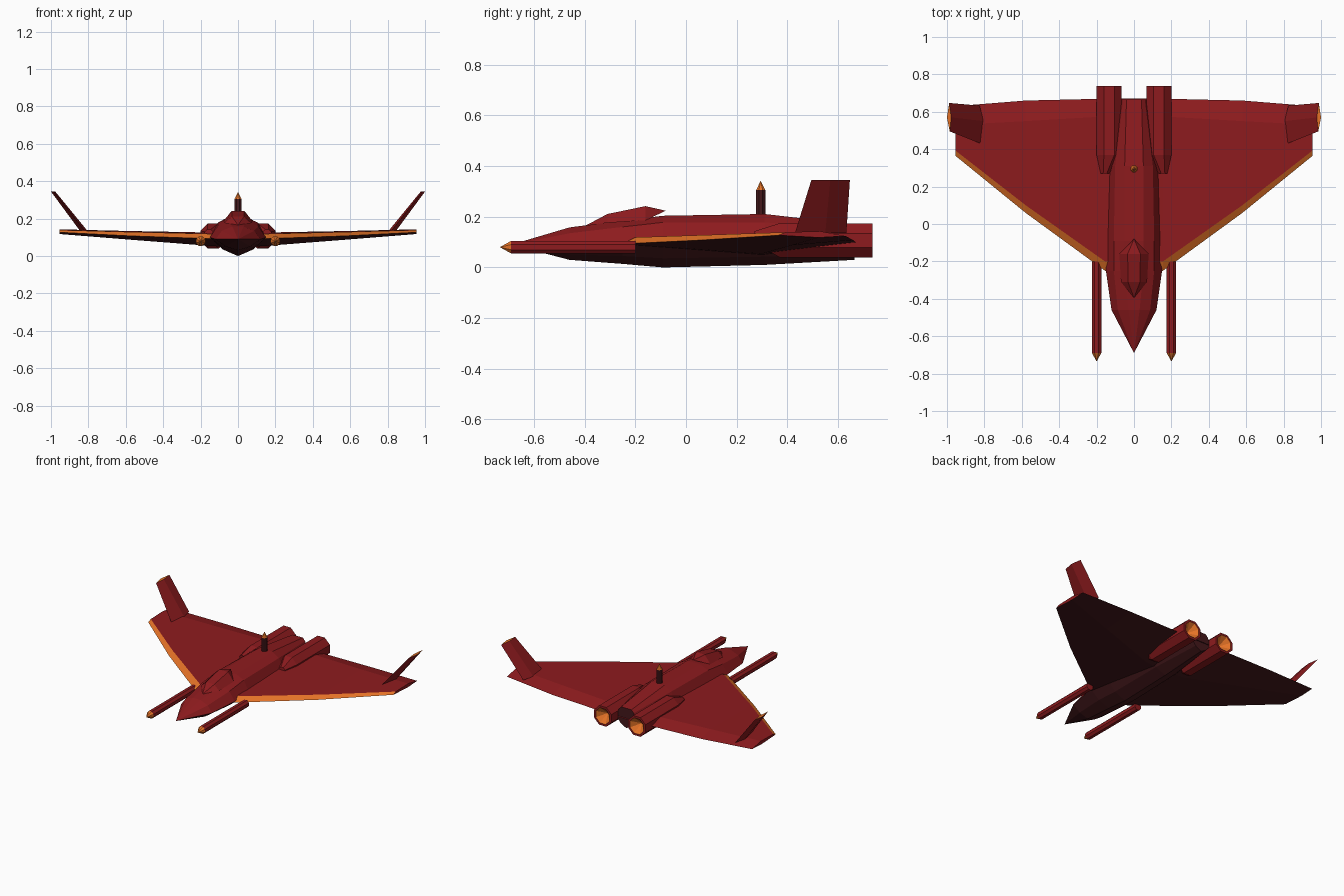
import bpy, bmesh, math
from mathutils import Vector

if "Cube" in bpy.data.objects:
    bpy.data.objects.remove(bpy.data.objects["Cube"])


def material(name, rgb):
    m = bpy.data.materials.new(name)
    m.use_nodes = True
    m.diffuse_color = (*rgb, 1)
    m.node_tree.nodes["Principled BSDF"].inputs["Base Color"].default_value = (*rgb, 1)
    return m


PALETTE = [material("hull red", (0.27, 0.011, 0.013)),
           material("dark maroon", (0.058, 0.009, 0.011)),
           material("trim orange", (0.78, 0.17, 0.02))]
RED, DARK, ORANGE = range(3)


def loft(name, rings, paint=None, mirror=False, caps=(True, True), strip_colour=None):
    """Skin a list of equal rings, colour faces by a rule and mirror if asked."""
    bm = bmesh.new()
    loops = [[bm.verts.new(p) for p in ring] for ring in rings]
    n = len(rings[0])
    for a, b in zip(loops, loops[1:]):
        for i in range(n):
            j = (i + 1) % n
            f = bm.faces.new((a[i], a[j], b[j], b[i]))
            f.material_index = (strip_colour or {}).get(i, RED)
    for wanted, ring in zip(caps, (loops[0], loops[-1])):
        if wanted:
            bm.faces.new(ring)
    bmesh.ops.remove_doubles(bm, verts=bm.verts, dist=0.0005)
    bmesh.ops.recalc_face_normals(bm, faces=bm.faces)
    bm.normal_update()
    for f in bm.faces:
        if paint and f.material_index == RED:
            f.material_index = paint(f)
    mesh = bpy.data.meshes.new(name)
    bm.to_mesh(mesh)
    bm.free()
    for m in PALETTE:
        mesh.materials.append(m)
    obj = bpy.data.objects.new(name, mesh)
    bpy.context.collection.objects.link(obj)
    if mirror:
        mod = obj.modifiers.new("Mirror", 'MIRROR')
        mod.use_mirror_merge = True
        mod.merge_threshold = 0.0005
    return obj


def circle(centre, r, sides, axis):
    """Ring around the y or z axis with a flat side up."""
    pts = []
    for k in range(sides):
        t = 2 * math.pi * (k + 0.5) / sides
        u, v = r * math.cos(t), r * math.sin(t)
        pts.append(Vector(centre) + (Vector((u, 0, v)) if axis == 'y' else Vector((u, v, 0))))
    return pts


def two_tone(f):
    """Dark belly and dark blunt stern, red elsewhere."""
    return DARK if f.normal.z < -0.2 or f.normal.y > 0.9 else RED


# Fuselage: y, half width, side z, top half width, top z, shoulder z, keel z
hull = [(-0.69, 0.0, 0.09, 0.0, 0.09, 0.09, 0.09),
        (-0.46, 0.12, 0.09, 0.03, 0.158, 0.135, 0.03),
        (-0.25, 0.15, 0.10, 0.05, 0.185, 0.16, 0.014),
        (-0.09, 0.15, 0.10, 0.05, 0.204, 0.178, 0.0),
        (0.31, 0.14, 0.10, 0.05, 0.211, 0.178, 0.01),
        (0.665, 0.08, 0.10, 0.04, 0.17, 0.15, 0.03)]
rings = []
for y, w, zs, tw, zt, zh, zk in hull:
    half = [(tw, zt), (w * 0.72, zh), (w, zs), (w * 0.55, zk + (zs - zk) * 0.36)]
    ring = half + [(0, zk)] + [(-x, z) for x, z in reversed(half)]
    rings.append([(x, y, z) for x, z in ring])
loft("fuselage", rings, two_tone)

# Wings: x, lead y, lead z, trim depth, upper lead z, crease y, crease z, trail y, trail z, belly z
wing = [(0.0, -0.25, 0.093, 0.05, 0.119, 0.58, 0.126, 0.67, 0.098, 0.045),
        (0.155, -0.25, 0.093, 0.05, 0.119, 0.575, 0.126, 0.67, 0.098, 0.055),
        (0.58, 0.06, 0.108, 0.041, 0.129, 0.55, 0.134, 0.66, 0.108, 0.088),
        (0.955, 0.365, 0.127, 0.028, 0.139, 0.53, 0.143, 0.63, 0.124, 0.118)]
rings = []
for x, yl, zl, d, zu, yc, zc, yt, zt, zb in wing:
    rings.append([(x, yl, zl), (x, yl + d, zu), (x, yc, zc), (x, yt, zt),
                  (x, yl + (yt - yl) * 0.6, zb)])
loft("wings", rings, two_tone, True, (False, True), {0: ORANGE})

# Outward canted tail fins with a trimmed tip
loft("tail_fins", [
    [(0.82, 0.43, 0.135), (0.805, 0.55, 0.135), (0.825, 0.633, 0.135), (0.845, 0.55, 0.135)],
    [(0.985, 0.495, 0.345), (0.977, 0.57, 0.345), (0.988, 0.647, 0.345), (1.0, 0.57, 0.345)]],
    lambda f: ORANGE if f.normal.z > 0.95 else RED, True)

# Faceted canopy
rings = []
for y, w, z, tw, tz in [(-0.395, 0, 0.166, 0, 0.166), (-0.31, 0.07, 0.176, 0.032, 0.211),
                        (-0.16, 0.078, 0.186, 0.034, 0.242), (-0.08, 0, 0.224, 0, 0.224)]:
    rings.append([(-w, y, z), (-tw, y, tz), (tw, y, tz), (w, y, z)])
loft("canopy", rings)

# Engines: tapered fairing, straight barrel, conical glowing nozzle
engine = [(0.27, 0.025, 0.155, 0.12), (0.37, 0.073, 0.133, 0.107), (0.737, 0.073, 0.133, 0.107),
          (0.737, 0.058, 0.133, 0.107), (0.68, 0.0, 0.133, 0.107)]
loft("engines", [circle((x, y, z), r, 8, 'y') for y, r, x, z in engine],
     lambda f: ORANGE if 0.69 < f.calc_center_median().y < 0.73 else RED,
     True, (True, False))

# Wing cannons with pointed tips
gun = [(-0.2, 0.027), (-0.69, 0.027), (-0.735, 0.0)]
loft("cannons", [circle((0.2, y, 0.08), r, 8, 'y') for y, r in gun],
     lambda f: ORANGE if f.calc_center_median().y < -0.68 else RED, True, (True, False))

# Dark dorsal mast with pointed tip
mast = [(0.19, 0.02), (0.305, 0.02), (0.342, 0.0)]
loft("dorsal_mast", [circle((0, 0.295, z), r, 8, 'z') for z, r in mast],
     lambda f: ORANGE if f.calc_center_median().z > 0.308 else DARK, False, (True, False))
